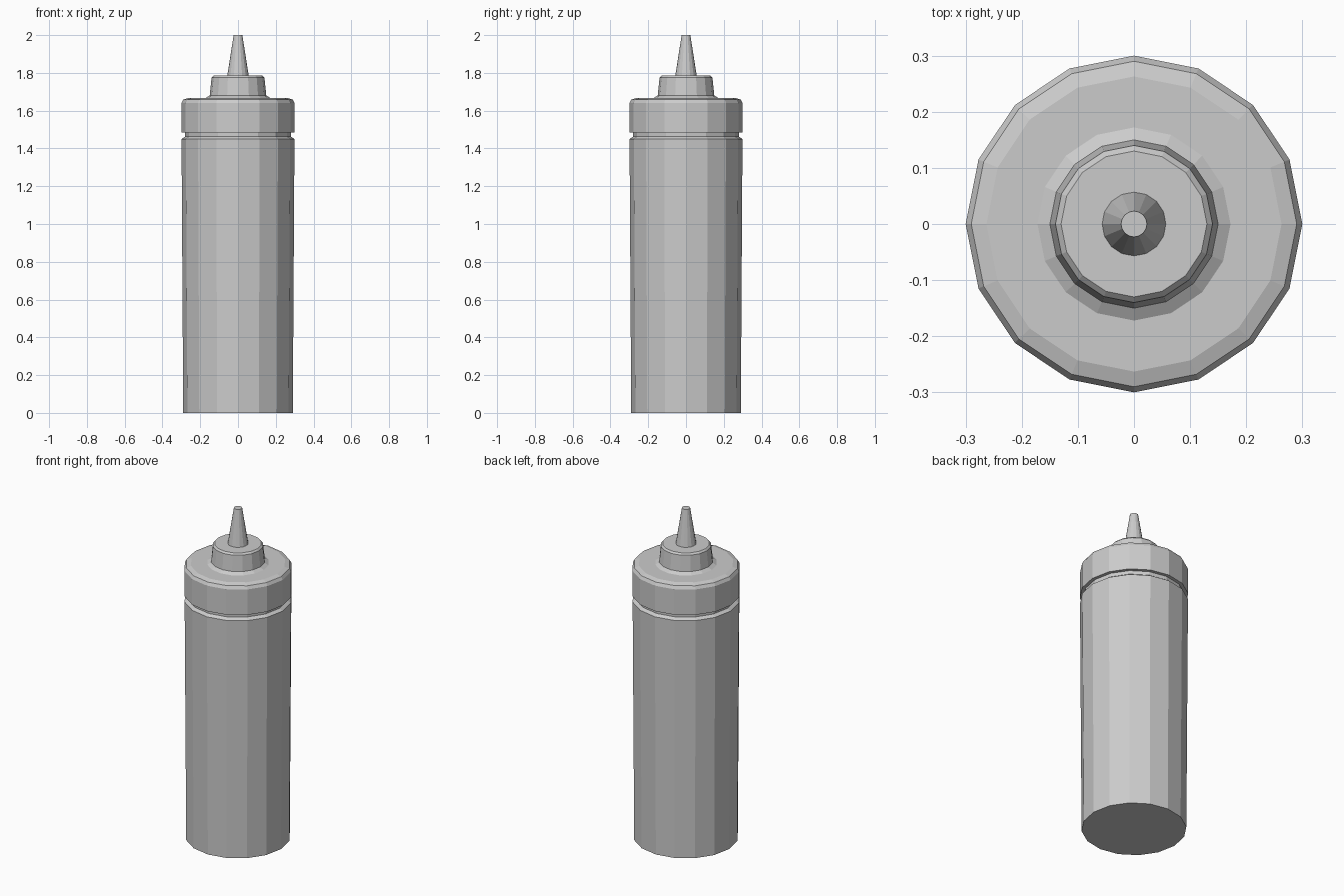
import bpy, bmesh, math

if "Cube" in bpy.data.objects:
    bpy.data.objects.remove(bpy.data.objects["Cube"])

SIDES = 16


def lathe(name, profile):
    """Flat-faced turned solid from (radius, z) points, bottom to top, capped at both ends."""
    bm = bmesh.new()
    rings = []
    for r, z in profile:
        rings.append([bm.verts.new((r * math.cos(2 * math.pi * i / SIDES),
                                    r * math.sin(2 * math.pi * i / SIDES), z))
                      for i in range(SIDES)])
    for low, high in zip(rings, rings[1:]):
        for i in range(SIDES):
            j = (i + 1) % SIDES
            bm.faces.new((low[i], low[j], high[j], high[i]))
    bm.faces.new(rings[0][::-1])
    bm.faces.new(rings[-1])
    mesh = bpy.data.meshes.new(name)
    bm.to_mesh(mesh)
    bm.free()
    obj = bpy.data.objects.new(name, mesh)
    bpy.context.collection.objects.link(obj)
    return obj


# Slightly tapered bottle with a shoulder and narrow neck
lathe("bottle_body", [(0.29, 0), (0.299, 1.45), (0.28, 1.463), (0.28, 1.486)])

# Screw cap: chamfered rim, flared collar and raised boss
lathe("screw_cap", [(0.30, 1.485), (0.30, 1.64), (0.29, 1.658), (0.263, 1.667),
                    (0.172, 1.667), (0.15, 1.68), (0.14, 1.775),
                    (0.13, 1.785)])

# Conical nozzle with a flat tip
lathe("nozzle", [(0.057, 1.784), (0.023, 2.0)])
